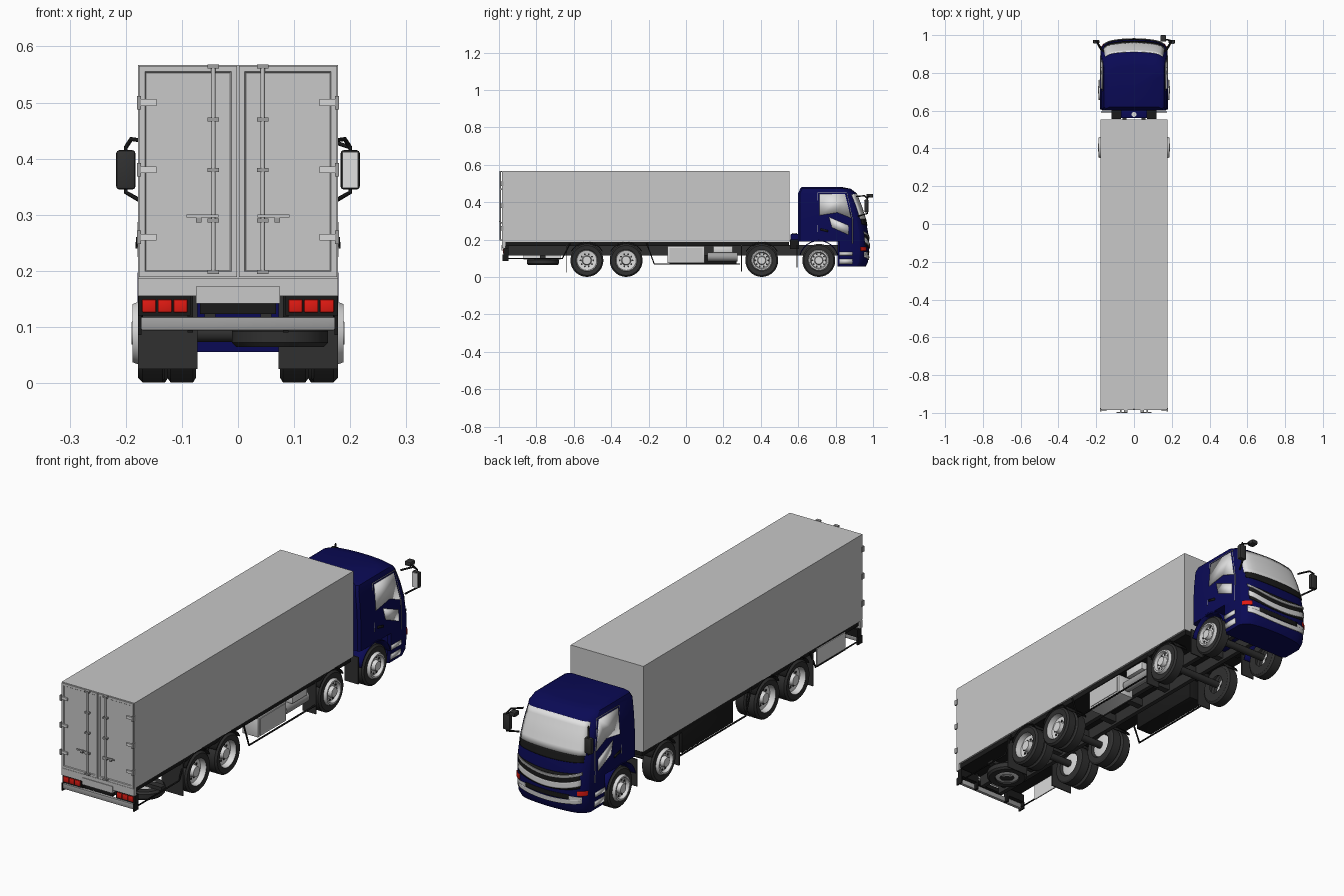
import bpy, bmesh, math
from mathutils import Vector, Matrix

if "Cube" in bpy.data.objects:
    bpy.data.objects.remove(bpy.data.objects["Cube"])
UNIT = 0.01  # all sizes below are in hundredths


def material(name, r, g, b):
    m = bpy.data.materials.new(name)
    m.use_nodes = True
    m.diffuse_color = (r, g, b, 1)
    m.node_tree.nodes["Principled BSDF"].inputs["Base Color"].default_value = (r, g, b, 1)
    return m


body_grey = material("body grey", .58, .58, .58)
navy = material("navy paint", .003, .003, .09)
black = material("black trim", .01, .01, .01)
rubber = material("dark rubber", .03, .03, .03)
white = material("pale fittings", .7, .7, .7)
steel = material("steel", .35, .35, .35)
red = material("red lamp", .75, .01, .006)
glass = material("pale glass", .75, .75, .75)


def finish(name, bm, *mats):
    bmesh.ops.recalc_face_normals(bm, faces=bm.faces)
    bmesh.ops.scale(bm, vec=Vector((UNIT, UNIT, UNIT)), verts=bm.verts)
    mesh = bpy.data.meshes.new(name)
    bm.to_mesh(mesh)
    bm.free()
    ob = bpy.data.objects.new(name, mesh)
    bpy.context.collection.objects.link(ob)
    for m in mats:
        mesh.materials.append(m)
    return ob


def box(name, mat, xs, ys, zs, bevel=0):
    bm = bmesh.new()
    bmesh.ops.create_cube(bm, size=1)
    for v in bm.verts:
        v.co = Vector([(a + b) / 2 + c * (b - a) for (a, b), c in zip((xs, ys, zs), v.co)])
    if bevel:
        bmesh.ops.bevel(bm, geom=bm.edges[:], offset=bevel, segments=2, affect='EDGES', profile=.5)
    return finish(name, bm, mat)


def pair(name, mat, xs, ys, zs, bevel=0):
    for side, s in (("left", 1), ("right", -1)):
        box(side + "_" + name, mat, sorted(s * x for x in xs), ys, zs, bevel)


def cylinder(name, mat, centre, radius, length, axis, sides=24):
    bm = bmesh.new()
    turn = Vector((0, 0, 1)).rotation_difference(Vector(axis)).to_matrix().to_4x4()
    bmesh.ops.create_cone(bm, cap_ends=True, segments=sides, radius1=radius, radius2=radius,
                          depth=length, matrix=Matrix.Translation(centre) @ turn)
    return finish(name, bm, mat)


def tube(name, mat, points, radius):
    cu = bpy.data.curves.new(name, 'CURVE')
    cu.dimensions = '3D'
    cu.bevel_depth, cu.bevel_resolution, cu.use_fill_caps = radius * UNIT, 1, True
    sp = cu.splines.new('POLY')
    sp.points.add(len(points) - 1)
    for p, q in zip(sp.points, points):
        p.co = (*(Vector(q) * UNIT), 1)
    cu.materials.append(mat)
    bpy.context.collection.objects.link(bpy.data.objects.new(name, cu))


def lathe(name, profile, centre, axis, tyre_radius):
    # profile of (along axis, radius); rubber outside tyre_radius, metal inside
    axis, centre = Vector(axis), Vector(centre)
    out = axis.orthogonal().normalized()
    bm = bmesh.new()
    vs = [bm.verts.new(axis * a + out * r) for a, r in profile]
    edges = [bm.edges.new(e) for e in zip(vs, vs[1:])]
    bmesh.ops.spin(bm, geom=vs + edges, cent=(0, 0, 0), axis=axis, angle=math.tau, steps=36)
    bmesh.ops.remove_doubles(bm, verts=bm.verts, dist=.001)
    for f in bm.faces:
        c = f.calc_center_median()
        f.material_index = int((c - axis * c.dot(axis)).length < tyre_radius)
    bmesh.ops.translate(bm, verts=bm.verts, vec=centre)
    return finish(name, bm, rubber, white)


def arch(name, mat, y, radius, xs, start, end):
    bm = bmesh.new()
    rows = []
    for i in range(13):
        a = math.radians(start + (end - start) * i / 12)
        rows.append([bm.verts.new((x, y + radius * math.cos(a), 9 + radius * math.sin(a))) for x in xs])
    for p, q in zip(rows, rows[1:]):
        bm.faces.new((p[0], p[1], q[1], q[0]))
    ob = finish(name, bm, mat)
    ob.modifiers.new("thickness", 'SOLIDIFY').thickness = .5 * UNIT


# Cargo box and floor
box("cargo_box", body_grey, (-17.8, 17.8), (-98, 55.3), (18.7, 56.7))
box("floor_frame", black, (-17, 17), (-97, 55), (16.5, 18.7))
box("rear_sill", body_grey, (-17.8, 17.8), (-98.3, -96.5), (15.5, 18.7))
pair("chassis_rail", rubber, (4, 6), (-96, 90), (11.5, 17))
for i in range(9):
    box("crossmember", rubber, (-5, 5), (18 * i - 92, 18 * i - 89), (12.5, 16))

# Rear doors with raised frames, lock bars, hinges and handles
for s in (1, -1):
    bm = bmesh.new()
    bmesh.ops.create_cube(bm, size=1)
    for v in bm.verts:
        v.co = Vector((s * 8.9 + v.co.x * 17.4, v.co.y * .6 - 98.2, 37.7 + v.co.z * 37.6))
    leaf = [f for f in bm.faces if f.normal.y < -.9]
    bmesh.ops.inset_region(bm, faces=leaf, thickness=1.4)
    bmesh.ops.inset_region(bm, faces=leaf, thickness=.3, depth=-.3)
    finish("rear_door", bm, body_grey)
    cylinder("lock_bar", body_grey, (s * 4.4, -99.2, 38), .4, 37, (0, 0, 1), 12)
    for z in (56.4, 47, 38, 29, 19.8):
        box("lock_bracket", steel, (s * 4.4 - 1, s * 4.4 + 1), (-99.8, -98.4), (z - .35, z + .35))
    box("door_handle", body_grey, sorted((s * 3.5, s * 9.2)), (-100, -99.5), (29.5, 30))
    box("handle_catch", steel, (s * 7 - .5, s * 7 + .5), (-99.8, -98.4), (28.6, 29.5))
    for z in (50, 38, 26):
        box("door_hinge", white, sorted((s * 14.5, s * 17.9)), (-99, -98.4), (z - .6, z + .6))
        box("hinge_pin", steel, sorted((s * 17.3, s * 18)), (-99.2, -97.5), (z - 1.2, z + 1.2))

# Tail lamps, plate holder and bumper
pair("lamp_housing", black, (8.5, 17.7), (-97.5, -95), (12, 15.5))
for k in range(3):
    pair("tail_lamp", red, (9 + 2.8 * k, 11.5 + 2.8 * k), (-97.9, -97), (12.6, 14.9), .2)
box("plate_holder", body_grey, (-7.5, 7.5), (-98.6, -97), (14.2, 17.2))
box("plate_recess", black, (-6.8, 6.8), (-97.6, -96), (12.3, 14.2))
box("rear_bumper", steel, (-17.3, 17.3), (-98, -96.5), (9.4, 11.8), .3)
pair("bumper_end", black, (17.2, 17.8), (-98.2, -95), (8.6, 12))
pair("bumper_stay", black, (8, 9), (-97, -95), (9, 17))
box("spare_carrier", rubber, (-2, 17), (-78, -75), (10, 11.5))
spare = [(-1.6, 3), (-1.2, 5), (-1.8, 5.2), (-1.8, 7.8), (-1, 8.6), (1, 8.6), (1.8, 7.8), (1.8, 5), (.8, 3), (.8, 0)]
lathe("spare_wheel", spare, (7.5, -76.5, 8.2), (0, 0, 1), 5)

# Wheels: two steered axles with domed rims, two driven axles with dual tyres
domed = [(12.3, 4), (12.3, 7.8), (13, 8.8), (17, 8.8), (17.7, 8), (17.5, 5.7), (18.8, 5.2), (18.8, 4.5),
         (17.4, 4), (17.4, 2.4), (19, 2), (19, 0)]
dished = [(13, 4), (13, 8), (13.5, 8.8), (17, 8.8), (17.8, 8), (17.5, 5.8), (15, 5.3), (14.5, 2.6), (16.8, 2.2), (16.8, 0)]
inner = [(7.5, 0), (8.5, 5), (7.5, 5.7), (7.5, 8), (8, 8.8), (12, 8.8), (12.6, 8), (12.6, 4)]
for y, steered in ((71, True), (40.5, True), (-32, False), (-53, False)):
    cylinder("axle", rubber, (0, y, 8.9), 1.6, 26, (1, 0, 0), 12)
    for s in (1, -1):
        lathe("wheel", domed if steered else dished, (0, y, 8.9), (s, 0, 0), 5.7)
        if not steered:
            lathe("inner_wheel", inner, (0, y, 8.9), (s, 0, 0), 5)
        for k in range(10):
            a = math.tau * k / 10
            cylinder("rim_hole", rubber, (s * (17.4 if steered else 14.8), y + 3.4 * math.cos(a),
                     8.9 + 3.4 * math.sin(a)), .5, .4, (1, 0, 0), 8)
        if y > 60:
            arch("cab_fender", navy, y, 10.7, (s * 11, s * 17.9), 15, 165)
        else:
            arch("mudguard", black, y, 9.8, (s * (11 if steered else 7.2), s * 17.5), 30, 150)
pair("rear_mudflap", rubber, (7.2, 17.8), (-64, -63.5), (2.5, 17))
pair("front_mudflap", rubber, (11, 17.6), (29.5, 30), (3, 17))
pair("cab_mudflap", rubber, (11, 17.6), (59, 59.5), (5, 17))

# Side guards and underfloor equipment
for s in (1, -1):
    x = s * 17.3
    tube("side_guard", black, [(x, -21, 18), (x, -17, 7), (x, 29, 7)], .4)
    tube("rear_guard", black, [(x, -97, 18), (x, -97, 10), (x, -66, 10), (x, -62, 18)], .4)
box("tool_box", white, (9, 16.8), (-10, 10), (7.5, 16.5), .3)
box("tool_box_lid", body_grey, (16.7, 17.1), (-8.8, 8.8), (8.6, 15.6))
cylinder("air_tank", steel, (13.5, 19.5, 10.8), 2.4, 16, (0, 1, 0))
box("filter_box", white, (11, 16.5), (14.5, 25), (13, 16.5), .3)
box("battery_case", black, (-17, -9), (-9, 27), (7.2, 17), .3)
box("rear_side_plate", white, (-17.4, -16.9), (-87, -67), (9.5, 17.5))

# Cab: front position and half width at each height
SHAPE = [(5.5, 96, 16.8), (8, 97.3, 17.4), (14, 97.8, 17.7), (23, 97.5, 17.7), (31, 96, 17.6),
         (38, 93.8, 17.2), (45, 91, 16.5), (47.2, 88, 15.8), (48.2, 83, 14)]


def shape(z):
    for a, b in zip(SHAPE, SHAPE[1:]):
        if z <= b[0]:
            t = (z - a[0]) / (b[0] - a[0])
            return a[1] + t * (b[1] - a[1]), a[2] + t * (b[2] - a[2])
    return SHAPE[-1][1:]


def front(u, z, lift=0):
    y, w = shape(z)
    return Vector((u * w, y - 2 * u * u - 3 * abs(u) ** 10 + lift, z))


def shell(name, back, levels):
    bm = bmesh.new()
    rings = []
    for z in levels:
        w = shape(z)[1]
        tuck = max(0, z - 46) * .9
        pts = [front(math.sin(math.pi * k / 20), z) for k in range(-10, 11)]
        pts += [(w, back + 1 + tuck, z), (w - 1, back + tuck, z), (1 - w, back + tuck, z), (-w, back + 1 + tuck, z)]
        rings.append([bm.verts.new(p) for p in pts])
    for p, q in zip(rings, rings[1:]):
        for i in range(len(p)):
            bm.faces.new((p[i - 1], p[i], q[i], q[i - 1]))
    bm.faces.new(rings[0])
    bm.faces.new(rings[-1])
    finish(name, bm, navy)


def patch(name, mat, u0, u1, low, high, lift=.25):
    # curved plate that follows the cab front between two height functions
    bm = bmesh.new()
    rows = []
    for i in range(17):
        u = u0 + (u1 - u0) * i / 16
        rows.append([bm.verts.new(front(u, low(u) + (high(u) - low(u)) * j / 6, lift)) for j in range(7)])
    for p, q in zip(rows, rows[1:]):
        for j in range(6):
            bm.faces.new((p[j], q[j], q[j + 1], p[j + 1]))
    ob = finish(name, bm, mat)
    ob.modifiers.new("thickness", 'SOLIDIFY').thickness = .3 * UNIT


def side_plate(name, mat, outline):
    for s in (1, -1):
        bm = bmesh.new()
        bm.faces.new([bm.verts.new((s * (shape(z)[1] + .25), y, z)) for y, z in outline])
        ob = finish(name, bm, mat)
        ob.modifiers.new("thickness", 'SOLIDIFY').thickness = .3 * UNIT


shell("cab_body", 60, [19, 23, 31, 38, 45, 47.2, 48.2])
shell("cab_bumper", 81, [5.5, 8, 14, 19.5])
patch("windscreen", glass, -.92, .92, lambda u: 31, lambda u: 45 - u * u)
patch("wiper_panel", black, -.9, .9, lambda u: 27.5 + u * u, lambda u: 31, .35)
patch("grille", black, -.85, .85, lambda u: 15 + 3 * u * u, lambda u: 22.5 + 2 * u * u)
patch("upper_grille_bar", steel, -.9, .9, lambda u: 20 + 4 * u * u, lambda u: 21.2 + 4 * u * u, .6)
patch("lower_grille_bar", white, -.88, .88, lambda u: 15.5 + 4 * u * u, lambda u: 18 + 4 * u * u, .6)
patch("bumper_strip", white, -.9, .9, lambda u: 9 + 2 * u * u, lambda u: 11 + 2 * u * u, .5)
patch("bumper_intake", black, -.6, .6, lambda u: 11.5 + u * u, lambda u: 13.5 + u * u)
for s in (1, -1):
    patch("headlamp", glass, s * .6, s * .9, lambda u: 11.5, lambda u: 13.4, .4)
    patch("marker_lamp", red, s * .8, s * .99, lambda u: 14, lambda u: 16, .4)

# Cab sides: windows, door seams, steps
side_plate("side_window", glass, [(71.5, 44.3), (85, 44.3), (88.3, 31.5), (81, 34.5), (71.5, 33)])
side_plate("lower_door_window", glass, [(76.5, 32), (87, 27.5), (87, 22.5), (78, 26.5)])
side_plate("door_grip", black, [(72, 26), (76, 25), (76, 24), (72, 25)])
side_plate("cab_step", white, [(82, 13.5), (89, 13.5), (89, 11.5), (82, 11.5)])
side_plate("lower_step", white, [(82, 9.5), (89, 9.5), (89, 7), (82, 7)])
for s in (1, -1):
    seam = [(70.5, 24), (70.5, 45), (86, 45), (89, 31), (89, 18)]
    tube("door_seam", steel, [(s * shape(z)[1], y, z) for y, z in seam], .2)
    # Mirrors on looped arms
    tube("mirror_arm", black, [(s * 16, 91, 43), (s * 19, 95.5, 43.5), (s * 20, 97, 42),
                               (s * 20, 97, 34), (s * 17.4, 92, 32.5)], .4)
    box("mirror_housing", rubber, sorted((s * 18.3, s * 21.7)), (95.5, 97.5), (34.5, 41.5), .5)
box("mirror_glass", glass, (18.6, 21.4), (95.2, 95.6), (34.8, 41.2))
box("kerb_mirror", rubber, (14, 17), (96.5, 100), (42.5, 44.5), .5)
tube("kerb_mirror_arm", black, [(15.5, 98, 43.5), (20, 97, 42)], .4)

# Mount and intake behind the cab
box("cab_mount", navy, (-7, 7), (56, 60.5), (15, 23), .4)
pair("mount_bracket", black, (7, 12), (55.5, 60.5), (15, 20))
cylinder("mount_cap", white, (0, 58, 23), 1.3, 1, (0, 0, 1))

# Smooth shading on rounded parts, sharp edges kept
bpy.ops.object.select_all(action='DESELECT')
for ob in bpy.context.collection.objects:
    if ob.type == 'MESH':
        ob.select_set(True)
        bpy.context.view_layer.objects.active = ob
bpy.ops.object.shade_smooth_by_angle(angle=math.radians(32))
